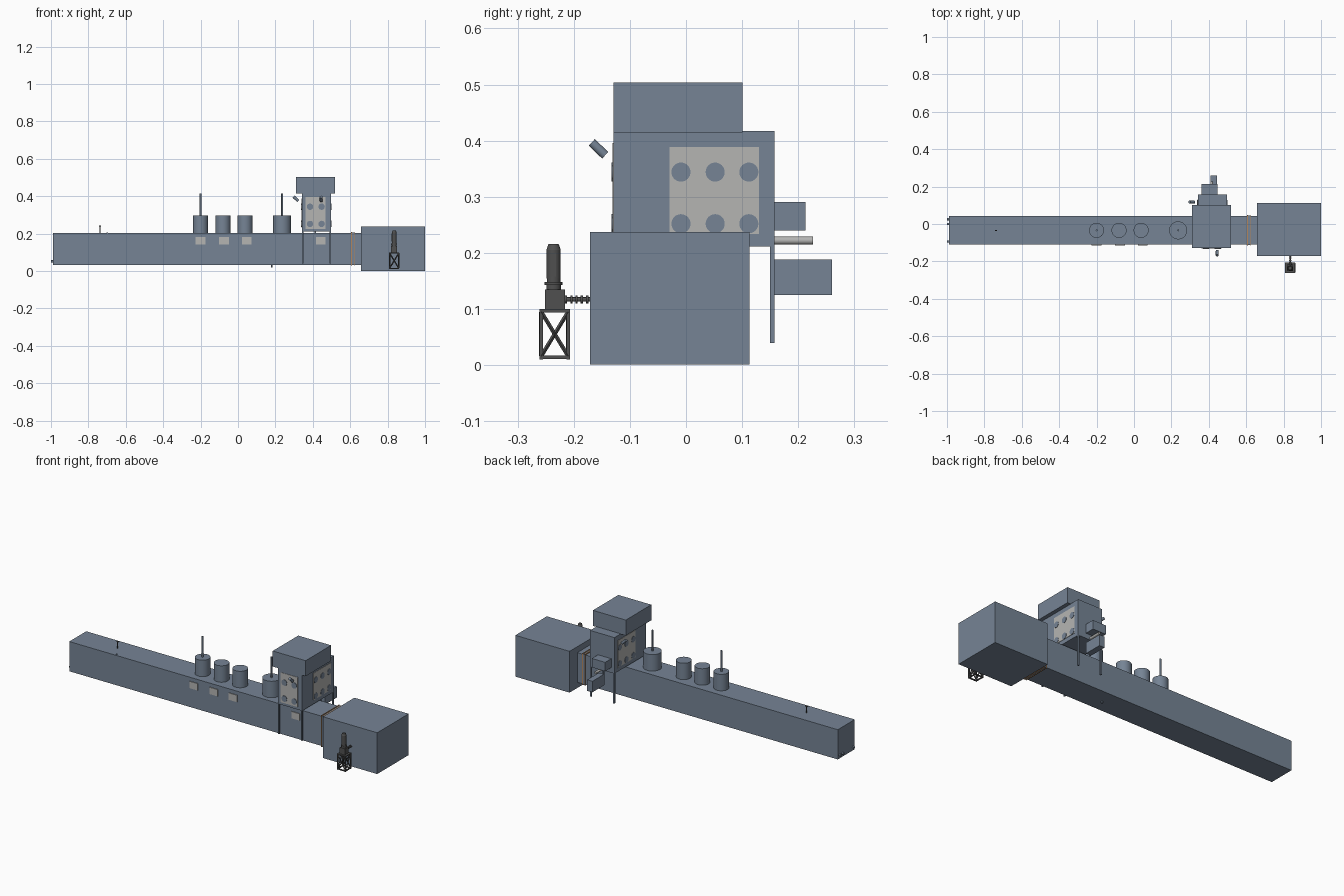
import bpy
from math import pi, radians
from mathutils import Vector


def material(name, rgb):
    m = bpy.data.materials.new(name)
    m.diffuse_color = (*rgb, 1)
    return m


STEEL = material("blue_grey_steel", (0.18, 0.23, 0.30))
PLATE = material("light_plate", (0.46, 0.46, 0.45))
DARK = material("dark_metal", (0.08, 0.08, 0.08))
COPPER = material("copper_joint", (0.45, 0.24, 0.11))


def box(name, x, y, z, mat=STEEL):
    """Box from (min, max) ranges."""
    bpy.ops.mesh.primitive_cube_add(size=1, location=[(a + b) / 2 for a, b in (x, y, z)])
    o = bpy.context.object
    o.scale = [b - a for a, b in (x, y, z)]
    bpy.ops.object.transform_apply(location=False, rotation=False, scale=True)
    o.name = name
    o.data.materials.append(mat)
    return o


def rod(name, a, b, r, mat=STEEL, sides=32, r2=None):
    """Cylinder or cone between two points."""
    a, b = Vector(a), Vector(b)
    bpy.ops.mesh.primitive_cone_add(vertices=sides, radius1=r, radius2=r if r2 is None else r2,
                                    depth=(b - a).length, location=(a + b) / 2)
    o = bpy.context.object
    o.rotation_euler = (b - a).to_track_quat('Z', 'Y').to_euler()
    o.name = name
    o.data.materials.append(mat)
    if sides > 8:
        bpy.ops.object.shade_smooth_by_angle(angle=radians(35))
    return o


def beam(name, a, b, w, mat):
    """Square bar between two points."""
    return rod(name, a, b, w * 0.707, mat, 4)


# Long tunnel and end chamber
box("tunnel_body", (-0.99, 0.66), (-0.11, 0.043), (0.033, 0.203))
box("end_chamber", (0.657, 1.0), (-0.171, 0.113), (0.001, 0.237))

# Expansion joint collar
for x in (0.605, 0.619):
    box("joint_flange", (x, x + 0.005), (-0.115, 0.047), (0.029, 0.209), COPPER)
box("joint_bellows", (0.61, 0.619), (-0.112, 0.045), (0.031, 0.206))

# Round tanks on the roof
YC = -0.034
for x, r in ((-0.2, 0.04), (-0.08, 0.04), (0.038, 0.04), (0.236, 0.048)):
    rod("roof_tank", (x, YC, 0.2), (x, YC, 0.297), r, sides=48)
for x in (-0.2, 0.236):
    rod("tank_rod", (x, YC, 0.29), (x, YC, 0.415), 0.005, sides=16)

# Access plates on the front wall
for x in (-0.201, -0.075, 0.047, 0.443):
    box("access_plate", (x - 0.026, x + 0.026), (-0.114, -0.108), (0.142, 0.181), PLATE)

# Small roof sensor, end lugs and drain
rod("roof_sensor", (-0.738, YC, 0.2), (-0.738, YC, 0.243), 0.003, DARK, 12)
rod("sensor_head", (-0.744, YC, 0.241), (-0.732, YC, 0.241), 0.003, DARK, 12)
rod("roof_stub", (-0.698, -0.1, 0.2), (-0.698, -0.1, 0.207), 0.004, sides=12)
for y in (-0.093, 0.0, 0.026):
    rod("end_lug", (-0.999, y, 0.052), (-0.985, y, 0.052), 0.006, sides=12)
rod("drain_stub", (0.18, YC, 0.02), (0.18, YC, 0.035), 0.004, sides=12)

# Tower with hood and legs
TX, TY = (0.342, 0.496), (-0.129, 0.158)
box("tower", TX, TY, (0.211, 0.417))
box("tower_hood", (0.31, 0.518), (-0.129, 0.101), (0.415, 0.504))
for x in (TX[0], TX[1] - 0.008):
    for y in (TY[0], TY[1] - 0.008):
        box("tower_leg", (x, x + 0.008), (y, y + 0.008), (0.039, 0.213))

# Port plates with round covers
box("front_port_plate", (0.362, 0.469), (-0.131, -0.126), (0.226, 0.396), PLATE)
for x in (0.385, 0.447):
    for z in (0.252, 0.344):
        rod("front_port", (x, -0.133, z), (x, -0.126, z), 0.017)
for x, s in ((TX[0], -1), (TX[1], 1)):
    box("side_port_plate", (x - 0.002, x + 0.002), (-0.029, 0.13), (0.234, 0.389), PLATE)
    for y in (-0.009, 0.052, 0.112):
        for z in (0.252, 0.344):
            rod("side_port", (x, y, z), (x + s * 0.004, y, z), 0.017)

# Tilted viewing scopes
rod("front_scope", (0.445, -0.168, 0.397), (0.445, -0.144, 0.374), 0.008)
rod("side_scope", (0.297, 0.117, 0.398), (0.322, 0.117, 0.375), 0.008)

# Boxes and pipe on the back of the tower
box("back_box_upper", (0.362, 0.446), (0.155, 0.213), (0.24, 0.291))
box("back_box_lower", (0.41, 0.443), (0.155, 0.26), (0.125, 0.188))
box("back_bracket", (0.41, 0.418), (0.15, 0.158), (0.125, 0.215))
rod("back_pipe", (0.415, 0.155, 0.222), (0.415, 0.226, 0.222), 0.007, PLATE, 20)

# Pump stand: braced square frame
PX, PY, H = 0.835, -0.234, 0.027
for z in (0.011, 0.094):
    for s in (-1, 1):
        e = s * (H - 0.003)
        box("stand_rail", (PX - H, PX + H), (PY + e - 0.003, PY + e + 0.003), (z, z + 0.006), DARK)
        box("stand_rail", (PX + e - 0.003, PX + e + 0.003), (PY - H, PY + H), (z, z + 0.006), DARK)
for s in (-1, 1):
    e = s * (H - 0.003)
    for t in (-1, 1):
        f = t * (H - 0.003)
        box("stand_leg", (PX + e - 0.003, PX + e + 0.003), (PY + f - 0.003, PY + f + 0.003),
            (0.01, 0.1), DARK)
        beam("stand_brace", (PX - f, PY + e, 0.016), (PX + f, PY + e, 0.095), 0.005, DARK)
        beam("stand_brace", (PX + e, PY - f, 0.016), (PX + e, PY + f, 0.095), 0.005, DARK)
box("stand_top", (PX - H, PX + H), (PY - H, PY + H), (0.094, 0.1), DARK)

# Gearbox and upright motor
box("gearbox", (PX - 0.016, PX + 0.016), (-0.251, -0.216), (0.098, 0.135), DARK)
for z0, z1, r in ((0.133, 0.143, 0.013), (0.143, 0.148, 0.016), (0.148, 0.154, 0.012),
                  (0.154, 0.205, 0.0125)):
    rod("motor_section", (PX, -0.236, z0), (PX, -0.236, z1), r, DARK)
rod("motor_cap", (PX, -0.236, 0.205), (PX, -0.236, 0.216), 0.013, DARK, r2=0.009)
for i in range(12):
    pass_x = PX - 0.012 + 0.024 * i / 11
    if i in (0, 11):
        box("motor_fin", (pass_x - 0.001, pass_x + 0.001), (-0.24, -0.232), (0.158, 0.2), DARK)

# Drive shaft with couplings
rod("drive_shaft", (PX, -0.22, 0.117), (PX, -0.168, 0.117), 0.004, DARK, 20)
for y in (-0.214, -0.204, -0.195, -0.186, -0.176):
    rod("shaft_coupling", (PX, y - 0.002, 0.117), (PX, y + 0.002, 0.117), 0.007, DARK, 20)
